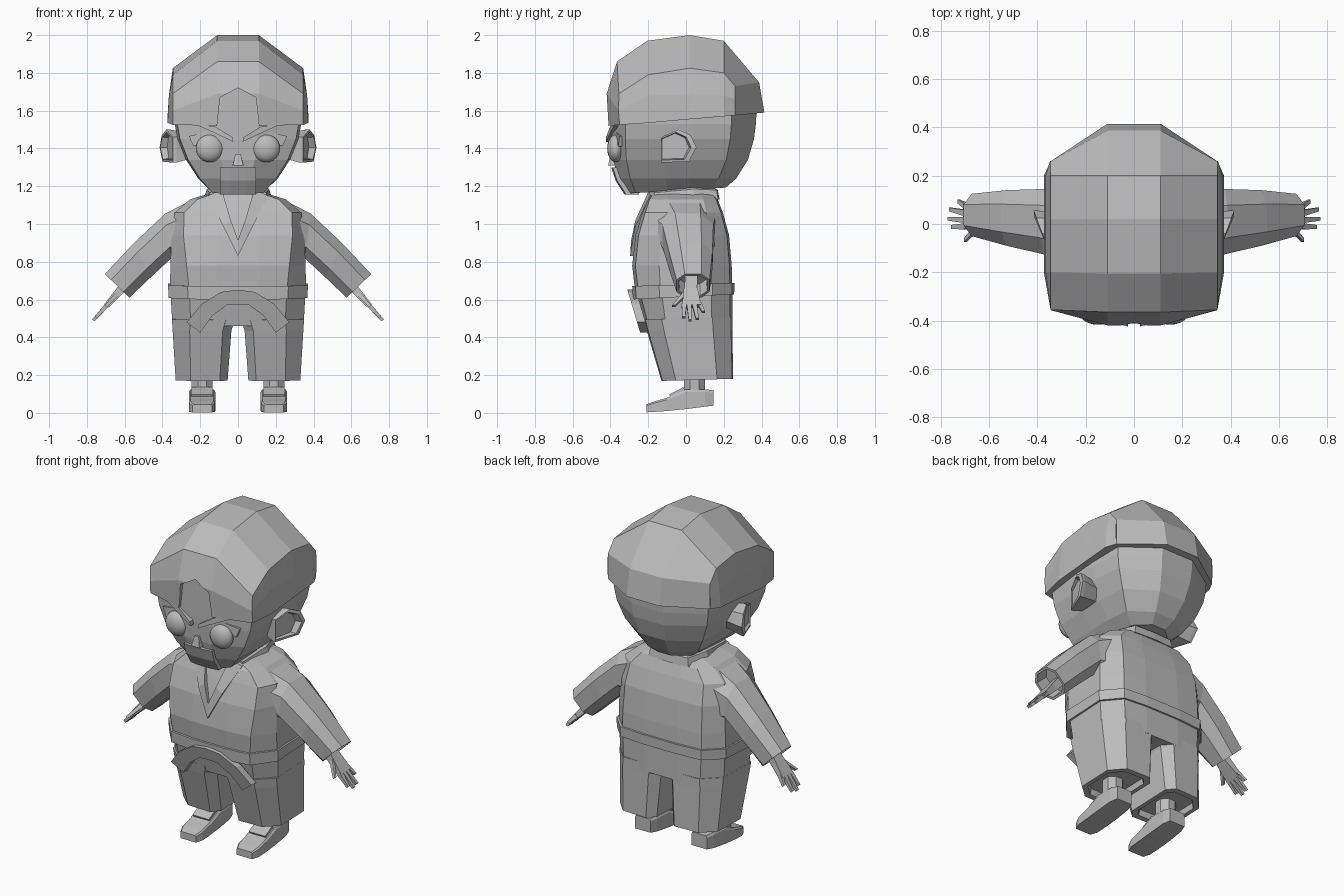
import bpy, bmesh, math
from mathutils import Vector

if "Cube" in bpy.data.objects:
    bpy.data.objects.remove(bpy.data.objects["Cube"])

GREY = bpy.data.materials.new("plain_grey")
GREY.diffuse_color = (0.5, 0.5, 0.5, 1)
GREY.use_nodes = True
GREY.node_tree.nodes["Principled BSDF"].inputs["Base Color"].default_value = GREY.diffuse_color


def make(name, bm, mirror=False):
    bmesh.ops.remove_doubles(bm, verts=bm.verts, dist=1e-5)
    bmesh.ops.recalc_face_normals(bm, faces=bm.faces)
    me = bpy.data.meshes.new(name)
    bm.to_mesh(me)
    bm.free()
    me.materials.append(GREY)
    ob = bpy.data.objects.new(name, me)
    bpy.context.collection.objects.link(ob)
    if mirror:
        ob.modifiers.new("mirror", 'MIRROR')
    return ob


def loft(name, rings, mirror=False, caps=True):
    """Skin closed rings of equal point count."""
    bm = bmesh.new()
    vs = [[bm.verts.new(p) for p in r] for r in rings]
    n = len(vs[0])
    for a, b in zip(vs, vs[1:]):
        for i in range(n):
            j = (i + 1) % n
            bm.faces.new((a[i], a[j], b[j], b[i]))
    if caps:
        bm.faces.new(vs[0])
        bm.faces.new(vs[-1])
    return make(name, bm, mirror)


def outline(half, z, w, tilt):
    pts = half + [(-x, y) for x, y in reversed(half)]
    return [(x * w, y, z + tilt * y) for x, y in pts]


def ring(z, w, f, b, c=0.82, tilt=0.0):
    """Boxy twelve-sided outline: half width, front y, back y."""
    return outline([(.32, f), (.96, f * c), (1, f * .3), (1, b * .1), (.95, b * .65), (.32, b)], z, w, tilt)


def body_ring(z, w, f, b, cx=0.72, tilt=0.0):
    """Chamfered twelve-sided outline for the clothes."""
    return outline([(.32, f), (cx, f * .94), (1, f * .5), (1, b * .55), (.74, b * .95), (.32, b)], z, w, tilt)


def oval(cx, cy, z, rx, ry, n=8):
    t = [(i + .5) * 2 * math.pi / n for i in range(n)]
    k = 1 / math.cos(math.pi / n)
    return [(cx + rx * k * math.cos(a), cy + ry * k * math.sin(a), z) for a in t]


def bar(name, a, b, side, s0, s1, t0, t1, mirror=True):
    """Tapered box from a to b; s = half widths along side, t = half thicknesses."""
    a, b, side = Vector(a), Vector(b), Vector(side).normalized()
    nor = (b - a).cross(side).normalized()
    rings = [[p + side * s * i + nor * t * j for i, j in ((-1, -1), (1, -1), (1, 1), (-1, 1))]
             for p, s, t in ((a, s0, t0), (b, s1, t1))]
    return loft(name, rings, mirror)


def prism(name, pairs, mirror=False):
    """pairs: list of (front point, back point)."""
    return loft(name, [[p for p, _ in pairs], [q for _, q in pairs]], mirror)


# Hair cap: rows run from front rim over the crown to the back rim
inner = [(-.41, 1.52), (-.42, 1.69), (-.365, 1.86), (-.205, 1.97),
         (.02, 2.0), (.2, 1.97), (.387, 1.75), (.415, 1.59)]
outer = [(-.352, 1.525), (-.357, 1.6), (-.355, 1.69), (-.2, 1.79),
         (.02, 1.825), (.2, 1.80), (.26, 1.73), (.26, 1.575)]
bm = bmesh.new()
I = [[bm.verts.new((s * .11, y, z)) for y, z in inner] for s in (-1, 1)]
O = [[bm.verts.new((s * .345, y, z)) for y, z in outer] for s in (-1, 1)]
cols = [O[0], I[0], I[1], O[1]]
for a, b in zip(cols, cols[1:]):
    for k in range(7):
        bm.faces.new((a[k], a[k + 1], b[k + 1], b[k]))
rims = []
for s, o in zip((-1, 1), O):
    walls = [[o[2], o[1], o[0]]]
    for k, (y, zb) in zip((3, 4, 5), ((-.2, 1.535), (.02, 1.555), (.2, 1.57))):
        walls.append([o[k], bm.verts.new((s * .366, y, 1.68)), bm.verts.new((s * .373, y, zb))])
    walls.append([o[6], bm.verts.new((s * .348, .26, 1.66)), o[7]])
    for a, b in zip(walls, walls[1:]):
        for k in range(2):
            bm.faces.new((a[k], a[k + 1], b[k + 1], b[k]))
    rims.append([w[2] for w in walls])
bm.faces.new(rims[0] + [I[0][7], I[1][7]] + rims[1][::-1] + [I[1][0], I[0][0]])
hair = make("hair", bm)

# Notch in the front hairline
notch = [(-.115, 1.48), (-.095, 1.67), (0, 1.72), (.095, 1.67), (.115, 1.48)]
cutter = prism("hairline_cutter", [((x, -.6, z), (x, -.395, z)) for x, z in notch])
cutter.hide_render = True
cutter.hide_set(True)
cut = hair.modifiers.new("notch", 'BOOLEAN')
cut.object = cutter
cut.solver = 'EXACT'

# Head
loft("head", [ring(1.62, .335, -.385, .375), ring(1.53, .335, -.392, .37),
              ring(1.45, .32, -.392, .36), ring(1.34, .275, -.385, .328),
              ring(1.24, .21, -.36, .265), ring(1.18, .14, -.325, .21, tilt=.06)])

# Eyes
for s in (-1, 1):
    bpy.ops.mesh.primitive_uv_sphere_add(segments=20, ring_count=12, radius=1,
                                         location=(s * .15, -.372, 1.4))
    eye = bpy.context.object
    eye.name = "eye"
    eye.scale = (.073, .045, .073)
    eye.data.materials.append(GREY)
    bpy.ops.object.shade_smooth()

# Brows, eye folds, nose and beard
brow = [(.025, 1.435), (.03, 1.46), (.12, 1.515), (.235, 1.532), (.12, 1.48)]
prism("brow", [((x, -.43 + x * .23, z), (x, -.36, z)) for x, z in brow], True)
fold = [(.07, 1.455), (.15, 1.49), (.26, 1.465), (.235, 1.41), (.15, 1.46)]
prism("eye_fold", [((x, -.405 + x * .2, z), (x, -.33, z)) for x, z in fold], True)
loft("nose", [[(-.014, -.40, 1.37), (.014, -.40, 1.37), (.014, -.36, 1.37), (-.014, -.36, 1.37)],
              [(-.028, -.412, 1.31), (.028, -.412, 1.31), (.03, -.36, 1.31), (-.03, -.36, 1.31)]])
loft("beard", [[(-.095, yf, z), (-.04, yf - .008, z), (.04, yf - .008, z), (.095, yf, z),
                (.09, -.25, z), (-.09, -.25, z)]
               for yf, z in ((-.388, 1.3), (-.365, 1.23), (-.318, 1.157))])

# Ears: flare outward toward the back, hollow opening toward the front
ear = [(-.13, 1.46), (-.04, 1.50), (.025, 1.47), (.055, 1.405), (.015, 1.33), (-.13, 1.325)]


def ear_ring(k, x0, x1, yc=-.04):
    return [(x0 + x1 * (y + .13) / .185, yc + (y - yc) * k, 1.41 + (z - 1.41) * k) for y, z in ear]


loft("ear", [ear_ring(.75, .25, 0), ear_ring(1, .325, .07), ear_ring(1, .345, .07),
             ear_ring(.84, .346, .066, -.12), ear_ring(.78, .335, .04, -.12)], True)

# Neck, jacket and collar
loft("neck", [oval(0, -.02, 1.05, .11, .11), oval(0, -.02, 1.25, .11, .11)])
loft("jacket", [body_ring(.65, .36, -.27, .245), body_ring(.78, .358, -.285, .242, .76),
                body_ring(.94, .352, -.267, .228, .82), body_ring(1.06, .335, -.23, .195, .85),
                body_ring(1.13, .255, -.205, .168, .85), body_ring(1.165, .14, -.18, .14, .85)])
loft("collar_back", [[(.155, -.17, 1.13), (.15, -.17, 1.165), (.115, -.17, 1.18), (.115, -.17, 1.13)],
                     [(.18, .04, 1.14), (.165, .04, 1.185), (.12, .04, 1.215), (.12, .04, 1.13)],
                     [(.135, .17, 1.13), (.125, .162, 1.18), (.09, .11, 1.215), (.09, .1, 1.13)],
                     [(0, .178, 1.13), (0, .168, 1.18), (0, .115, 1.215), (0, .1, 1.13)]], True)
lapel = [((.16, -.19, 1.15), (.085, -.195, 1.18)), ((.08, -.268, .99), (.038, -.268, 1.02)),
         ((0, -.296, .83), (0, -.29, .915))]
loft("lapel", [[a, b, (b[0], b[1] + .05, b[2]), (a[0], a[1] + .05, a[2])] for a, b in lapel], True)

# Sleeves: top point, bottom point (x, z), front and back y
sleeve = [((.22, 1.14), (.3, .8), -.19, .16), ((.385, 1.055), (.352, .82), -.125, .145),
          ((.55, .90), (.465, .715), -.09, .14), ((.705, .735), (.575, .61), -.05, .125)]


def sleeve_ring(top, bot, f, b, k=1.0, push=0.0):
    c = Vector(((top[0] + bot[0]) / 2 - push, (f + b) / 2, (top[1] + bot[1]) / 2 + push))
    u = Vector((top[0] - bot[0], 0, top[1] - bot[1])) / 2
    v = Vector((0, (b - f) / 2, 0))
    return [c + (u * i + v * j) * k for i, j in
            ((1, -.5), (1, .5), (.5, 1), (-.5, 1), (-1, .5), (-1, -.5), (-.5, -1), (.5, -1))]


loft("sleeve", [sleeve_ring(*s) for s in sleeve] +
     [sleeve_ring(*sleeve[-1], k=.85), sleeve_ring(*sleeve[-1], k=.8, push=.06)], True)


# Hands: palm plus five fingers, lying along the sleeve direction
def hand_point(y, z):
    return (.622 + (.65 - z) * .9, y, z)


across = (0, 1, 0)
bar("wrist", hand_point(.03, .73), hand_point(.025, .65), across, .032, .034, .028, .022)
bar("palm", hand_point(.025, .65), hand_point(.03, .565), across, .036, .05, .022, .014)
for (y0, z0), (y1, z1) in (((0, .635), (-.066, .565)), ((-.01, .57), (-.012, .505)),
                           ((.017, .57), (.022, .49)), ((.045, .57), (.06, .497)),
                           ((.068, .58), (.093, .535))):
    bar("finger", hand_point(y0, z0), hand_point(y1, z1), across, .013, .008, .012, .008)

# Belt and its two hanging ends
loft("belt", [body_ring(.615, .355, -.268, .245, .72, .05), body_ring(.615, .368, -.28, .255, .72, .05),
              body_ring(.68, .37, -.285, .257, .72, .03), body_ring(.68, .355, -.27, .24, .72, .03)])
ends = [((0, .652), (0, .575)), ((.09, .64), (.06, .57)),
        ((.19, .578), (.135, .515)), ((.272, .48), (.2, .425))]


def tail_y(z):
    return -.31 + (.65 - z) * .3


loft("belt_end", [[(a[0], tail_y(a[1]), a[1]), (b[0], tail_y(b[1]), b[1]),
                   (b[0], tail_y(b[1]) + .045, b[1]), (a[0], tail_y(a[1]) + .045, a[1])]
                  for a, b in ends], True)

# Trousers: hips and two legs with recessed hems
loft("hips", [body_ring(.46, .347, -.212, .245), body_ring(.65, .358, -.262, .245)])


def leg_ring(z, x0, x1, f, b, k=1.0):
    cx, cy, rx, ry = (x0 + x1) / 2, (f + b) / 2, (x1 - x0) / 2 * k, (b - f) / 2 * k
    return [(cx + rx * i, cy + ry * j, z + .03 * ry * j) for i, j in
            ((-.7, -1), (.42, -.97), (1, -.6), (1, .55), (.45, .97), (-.7, 1), (-1, .75), (-1, -.75))]


loft("trouser_leg", [leg_ring(.5, .015, .35, -.222, .245), leg_ring(.44, .035, .346, -.207, .245),
                     leg_ring(.175, .055, .33, -.13, .25), leg_ring(.175, .055, .33, -.13, .25, .82),
                     leg_ring(.21, .055, .33, -.13, .25, .78)], True)

# Ankles and shoes
loft("ankle", [oval(.19, .045, .08, .055, .055), oval(.19, .045, .26, .055, .055)], True)
shoe = [(-.21, .052, .003, .045), (-.17, .068, .005, .06), (-.1, .07, .01, .08), (0, .07, .02, .125),
        (.1, .066, .033, .125), (.145, .052, .038, .12)]
loft("shoe", [[(.19 - w, y, lo), (.19 + w, y, lo), (.19 + w, y, lo + (hi - lo) * .85),
               (.19 + w * .88, y, hi), (.19 - w * .88, y, hi), (.19 - w, y, lo + (hi - lo) * .85)]
              for y, w, lo, hi in shoe], True)
bar("shoe_strap", (.19, -.085, .09), (.19, -.01, .128), (1, 0, 0), .055, .055, .009, .009)
